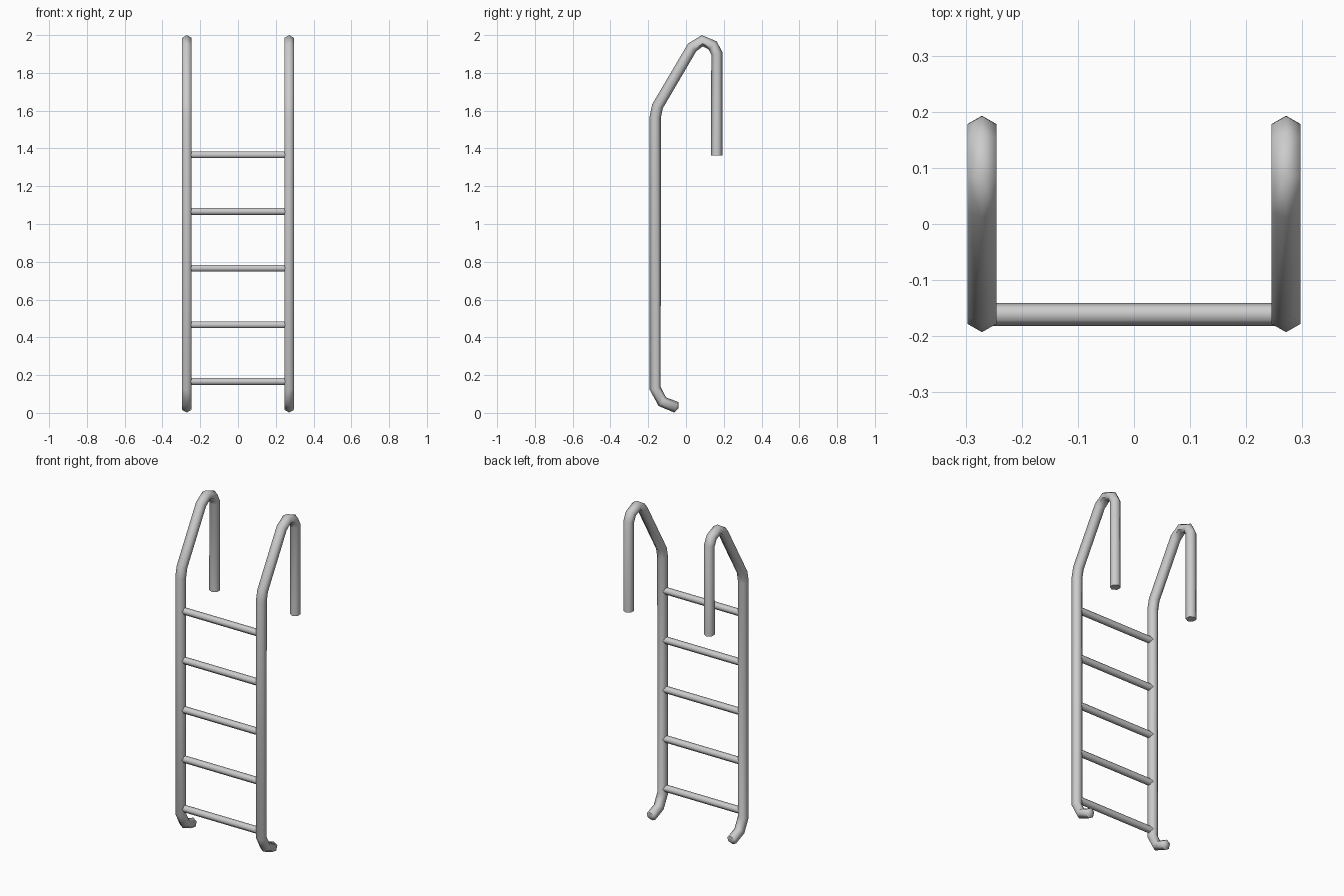
import bpy, bmesh, math
from mathutils import Vector

if "Cube" in bpy.data.objects:
    bpy.data.objects.remove(bpy.data.objects["Cube"])

RAIL_X = 0.271


def tube(name, path, radius, side, tip=0.0):
    """Sweep a hexagon along a planar path; side is the axis normal to that plane."""
    pts, side = [Vector(p) for p in path], Vector(side)
    bm = bmesh.new()
    rings = []
    for i, p in enumerate(pts):
        d_in = (p - pts[max(i - 1, 0)]).normalized()
        d_out = (pts[min(i + 1, len(pts) - 1)] - p).normalized()
        normal = side.cross((d_in + d_out).normalized())
        rings.append([bm.verts.new(p + radius * (normal * math.cos(a) + side * math.sin(a)))
                      for a in (k * math.pi / 3 for k in range(6))])
    for r0, r1 in zip(rings, rings[1:]):
        for k in range(6):
            j = (k + 1) % 6
            bm.faces.new((r0[k], r0[j], r1[j], r1[k]))
    bm.faces.new(rings[0])
    if tip:
        # shallow pointed cap at the last end
        apex = bm.verts.new(pts[-1] + (pts[-1] - pts[-2]).normalized() * tip)
        for k in range(6):
            bm.faces.new((rings[-1][k], rings[-1][(k + 1) % 6], apex))
    else:
        bm.faces.new(rings[-1])
    bmesh.ops.recalc_face_normals(bm, faces=bm.faces)
    me = bpy.data.meshes.new(name)
    bm.to_mesh(me)
    bm.free()
    ob = bpy.data.objects.new(name, me)
    bpy.context.collection.objects.link(ob)
    bpy.context.view_layer.objects.active = ob
    bpy.ops.object.select_all(action='DESELECT')
    ob.select_set(True)
    bpy.ops.object.shade_smooth_by_angle(angle=math.radians(62))
    return ob


# Side rails: hooked handle at the top, curved foot at the bottom
profile = [(0.163, 1.363), (0.163, 1.903), (0.142, 1.945), (0.086, 1.970),
           (0.032, 1.934), (-0.151, 1.623), (-0.163, 1.565), (-0.163, 0.130),
           (-0.125, 0.059), (-0.052, 0.030)]
rail = tube("side_rail", [(RAIL_X, y, z) for y, z in profile], 0.030, (1, 0, 0), tip=0.014)
rail.modifiers.new("Mirror", 'MIRROR').use_axis[0] = True

# Rungs
for i in range(5):
    z = 0.166 + 0.3 * i
    tube(f"rung_{i + 1}", [(-0.265, -0.161, z), (0.265, -0.161, z)], 0.0205, (0, 0, 1))
